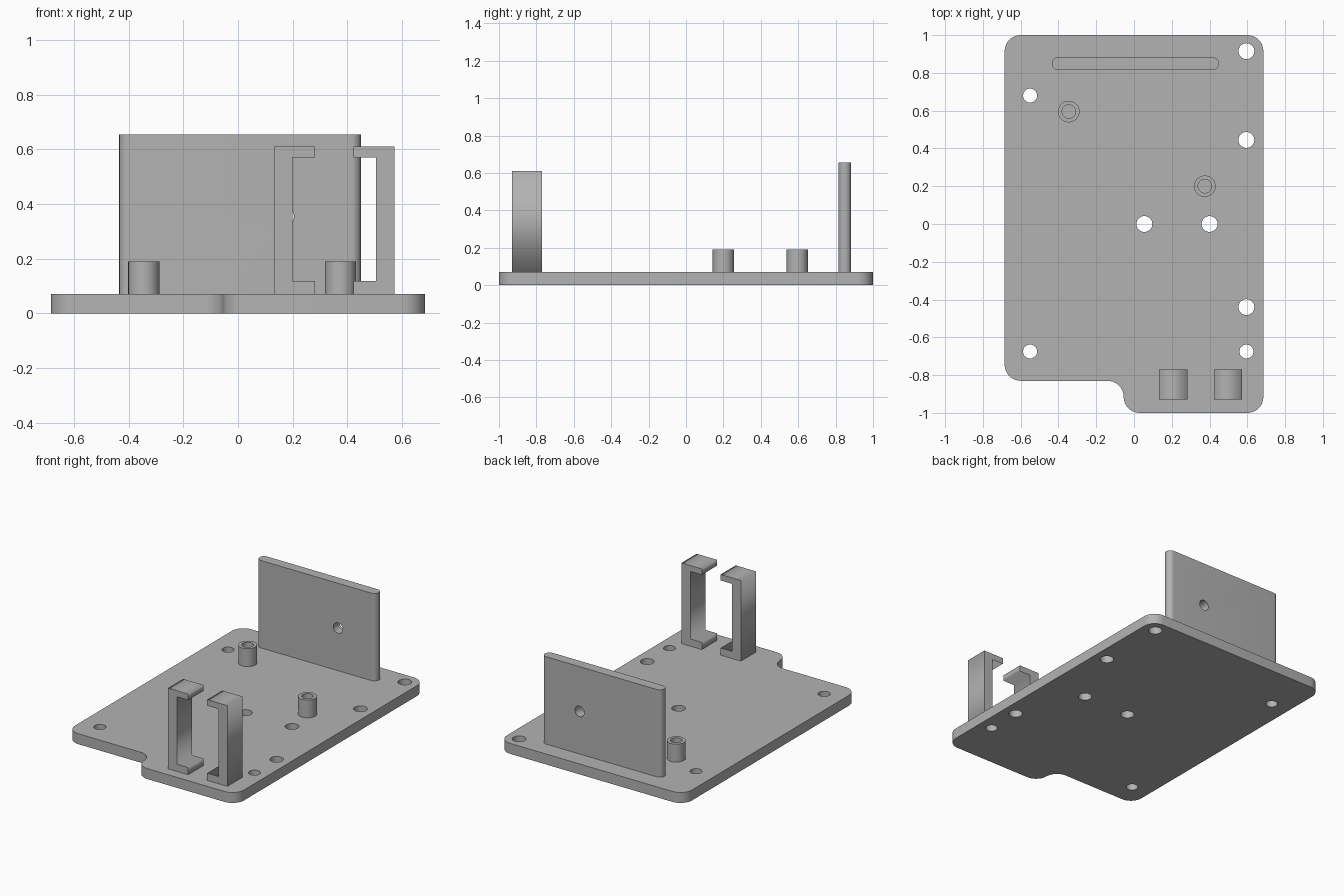
import bpy, bmesh
from math import sin, cos, pi, radians
from mathutils import Vector, Matrix

cube = bpy.data.objects.get("Cube")
if cube:
    bpy.data.objects.remove(cube)

GREY = (0.45, 0.45, 0.45, 1)
grey = bpy.data.materials.new("plain_grey")
grey.use_nodes = True
grey.diffuse_color = GREY
grey.node_tree.nodes["Principled BSDF"].inputs["Base Color"].default_value = GREY


def circle(x, y, r, n=32):
    return [(x + r * cos(2 * pi * i / n), y + r * sin(2 * pi * i / n)) for i in range(n)]


def rounded(corners, r, steps=10):
    """Fillet every right-angled corner of an outline, inner or outer."""
    out = []
    for i, c in enumerate(corners):
        p = Vector(c)
        a = (Vector(corners[i - 1]) - p).normalized() * r
        b = (Vector(corners[(i + 1) % len(corners)]) - p).normalized() * r
        for k in range(steps + 1):
            t = k / steps * pi / 2
            q = p + a * (1 - sin(t)) + b * (1 - cos(t))
            if not out or (q - out[-1]).length > 1e-4:
                out.append(q)
    return out


def extruded(name, loops, low, high, matrix=Matrix()):
    """Solid from an outline and its holes, extruded along local z."""
    curve = bpy.data.curves.new(name, "CURVE")
    curve.dimensions = "2D"
    curve.fill_mode = "BOTH"
    curve.extrude = (high - low) / 2
    for loop in loops:
        s = curve.splines.new("POLY")
        s.points.add(len(loop) - 1)
        for pt, co in zip(s.points, loop):
            pt.co = (co[0], co[1], 0, 1)
        s.use_cyclic_u = True
    temp = bpy.data.objects.new(name + "_outline", curve)
    bpy.context.collection.objects.link(temp)
    graph = bpy.context.evaluated_depsgraph_get()
    mesh = bpy.data.meshes.new_from_object(temp.evaluated_get(graph))
    bpy.data.objects.remove(temp)
    mesh.name = name
    mesh.transform(matrix @ Matrix.Translation((0, 0, (low + high) / 2)))
    bm = bmesh.new()
    bm.from_mesh(mesh)
    bmesh.ops.remove_doubles(bm, verts=bm.verts, dist=1e-5)
    bmesh.ops.recalc_face_normals(bm, faces=bm.faces)
    bm.to_mesh(mesh)
    bm.free()
    mesh.materials.clear()
    mesh.materials.append(grey)
    obj = bpy.data.objects.new(name, mesh)
    bpy.context.collection.objects.link(obj)
    return obj


def smooth(obj):
    bpy.ops.object.select_all(action="DESELECT")
    obj.select_set(True)
    bpy.context.view_layer.objects.active = obj
    bpy.ops.object.shade_smooth_by_angle(angle=radians(30))


TOP = 0.07
UPRIGHT = Matrix.Rotation(pi / 2, 4, "X")  # profile x, y becomes x, z

# Base plate with notched front corner and screw holes
plate = rounded([(-0.685, -0.83), (-0.055, -0.83), (-0.055, -1),
                 (0.685, -1), (0.685, 1), (-0.685, 1)], 0.085)
small = [(-0.55, 0.68), (-0.55, -0.675), (0.595, -0.675)]
large = [(0.595, 0.915), (0.595, 0.445), (0.595, -0.44), (0.055, 0), (0.4, 0)]
holes = [circle(x, y, 0.037) for x, y in small] + [circle(x, y, 0.042) for x, y in large]
smooth(extruded("base_plate", [plate] + holes, 0, TOP))

# Hollow standoffs
for name, x, y in (("rear_standoff", -0.345, 0.595), ("middle_standoff", 0.375, 0.2)):
    smooth(extruded(name, [circle(x, y, 0.057), circle(x, y, 0.036)], TOP, 0.19))

# Rear wall with rounded ends and one cross hole
wall = extruded("rear_wall", [rounded([(-0.435, 0.815), (0.45, 0.815),
                                       (0.45, 0.883), (-0.435, 0.883)], 0.034)], TOP, 0.655)
cutter = extruded("wall_hole_cutter", [circle(0.17, 0.355, 0.035)], -1, -0.7, UPRIGHT)
cutter.hide_render = True
cut = wall.modifiers.new("hole", "BOOLEAN")
cut.object = cutter
cut.solver = "EXACT"
bpy.context.view_layer.objects.active = wall
bpy.ops.object.modifier_apply(modifier="hole")
bpy.data.objects.remove(cutter)
smooth(wall)

# Facing pair of C-shaped brackets, mirrored about their shared centre
MIDDLE = 0.3525
half = [(0.22, TOP), (0.22, 0.61), (0.07, 0.61), (0.07, 0.57),
        (0.153, 0.57), (0.153, 0.118), (0.07, 0.118), (0.07, TOP)]
for name, side in (("right_bracket", -1), ("left_bracket", 1)):
    extruded(name, [[(MIDDLE + side * x, z) for x, z in half]], 0.77, 0.93, UPRIGHT)
